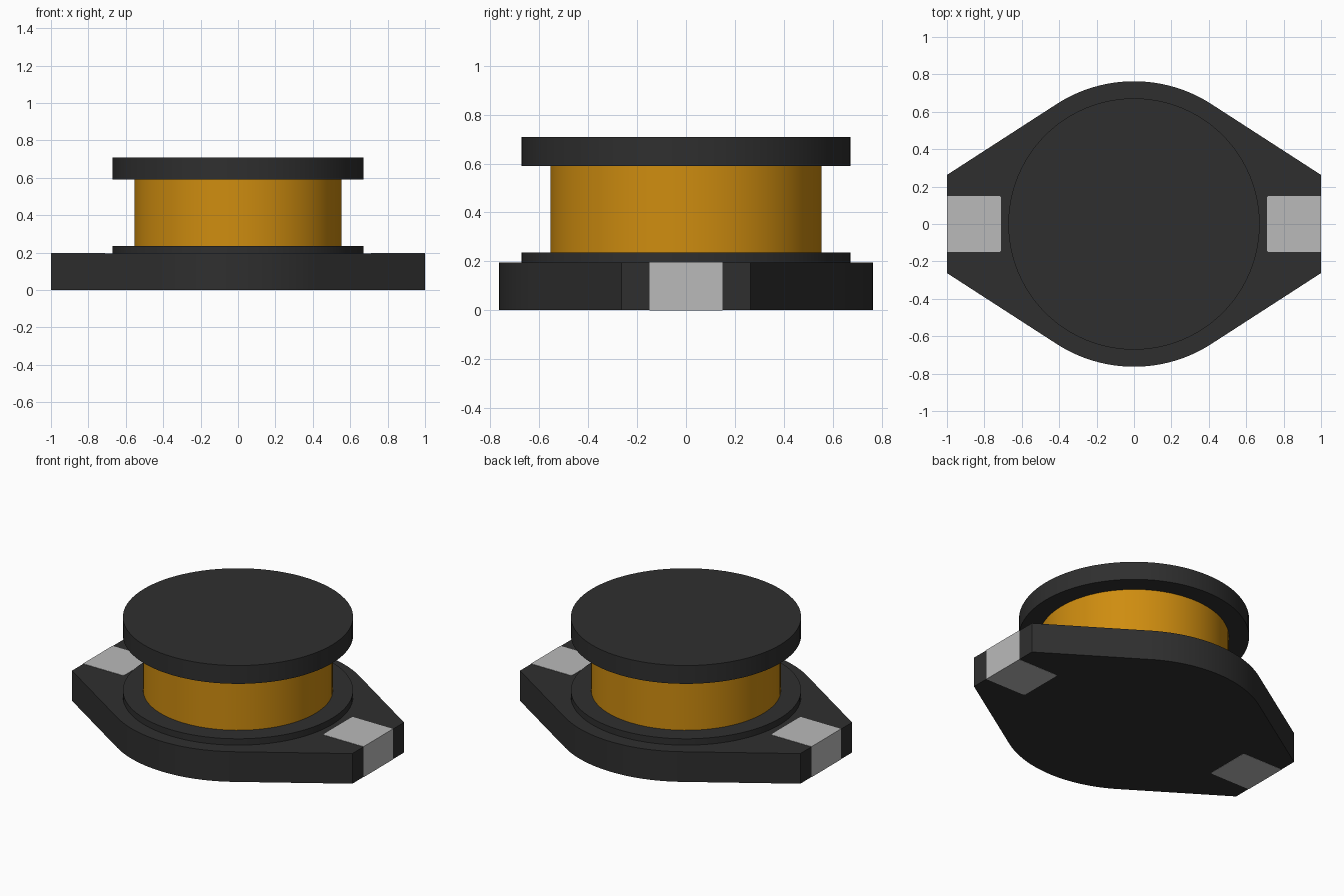
import bpy
import bmesh
from math import sin, cos, radians

cube = bpy.data.objects.get("Cube")
if cube:
    bpy.data.objects.remove(cube, do_unlink=True)


def material(name, rgb):
    mat = bpy.data.materials.new(name)
    mat.use_nodes = True
    color = (*rgb, 1)
    mat.diffuse_color = color
    mat.node_tree.nodes["Principled BSDF"].inputs["Base Color"].default_value = color
    return mat


ferrite = material("dark ferrite", (0.028, 0.028, 0.028))
copper = material("copper wire", (0.62, 0.265, 0.005))
metal = material("terminal metal", (0.49, 0.49, 0.49))


def prism(name, outline, bottom, top, mat):
    """Extrude a counter-clockwise outline between two heights."""
    bm = bmesh.new()
    face = bm.faces.new([bm.verts.new((x, y, bottom)) for x, y in outline])
    result = bmesh.ops.extrude_face_region(bm, geom=[face])
    moved = [v for v in result["geom"] if isinstance(v, bmesh.types.BMVert)]
    bmesh.ops.translate(bm, vec=(0, 0, top - bottom), verts=moved)
    bmesh.ops.recalc_face_normals(bm, faces=bm.faces[:])
    mesh = bpy.data.meshes.new(name)
    bm.to_mesh(mesh)
    bm.free()
    mesh.materials.append(mat)
    obj = bpy.data.objects.new(name, mesh)
    bpy.context.collection.objects.link(obj)
    bpy.ops.object.select_all(action="DESELECT")
    obj.select_set(True)
    bpy.context.view_layer.objects.active = obj
    bpy.ops.object.shade_smooth_by_angle(angle=radians(20))
    return obj


def arc(radius, start, end, steps, cx=0, cy=0):
    angles = [radians(start + (end - start) * i / steps) for i in range(steps + 1)]
    return [(cx + radius * cos(a), cy + radius * sin(a)) for a in angles]


def disc(name, radius, bottom, top, mat):
    return prism(name, arc(radius, 0, 360, 96)[:-1], bottom, top, mat)


# Base plate: round front and back, tapering tangentially to blunt ends
END, HALF_END, ROUND = 0.999, 0.263, 0.763
upper = [(END, HALF_END)] + arc(ROUND, 57.15, 122.85, 32) + [(-END, HALF_END)]
lower = [(-x, -y) for x, y in upper]
prism("base_plate", upper + lower, 0.001, 0.195, ferrite)

# Bobbin core and winding
disc("lower_flange", 0.672, 0.19, 0.236, ferrite)
disc("winding", 0.554, 0.23, 0.595, copper)
disc("upper_flange", 0.672, 0.59, 0.708, ferrite)

# Terminals wrapping each blunt end, with softened inner corners
INNER, WIDTH, SOFT = 0.71, 0.15, 0.012
left = [(1, -WIDTH), (1, WIDTH)]
left += arc(SOFT, 90, 180, 5, INNER + SOFT, WIDTH - SOFT)
left += arc(SOFT, 180, 270, 5, INNER + SOFT, SOFT - WIDTH)
prism("left_terminal", left, 0, 0.197, metal)
prism("right_terminal", [(-x, -y) for x, y in left], 0, 0.197, metal)
